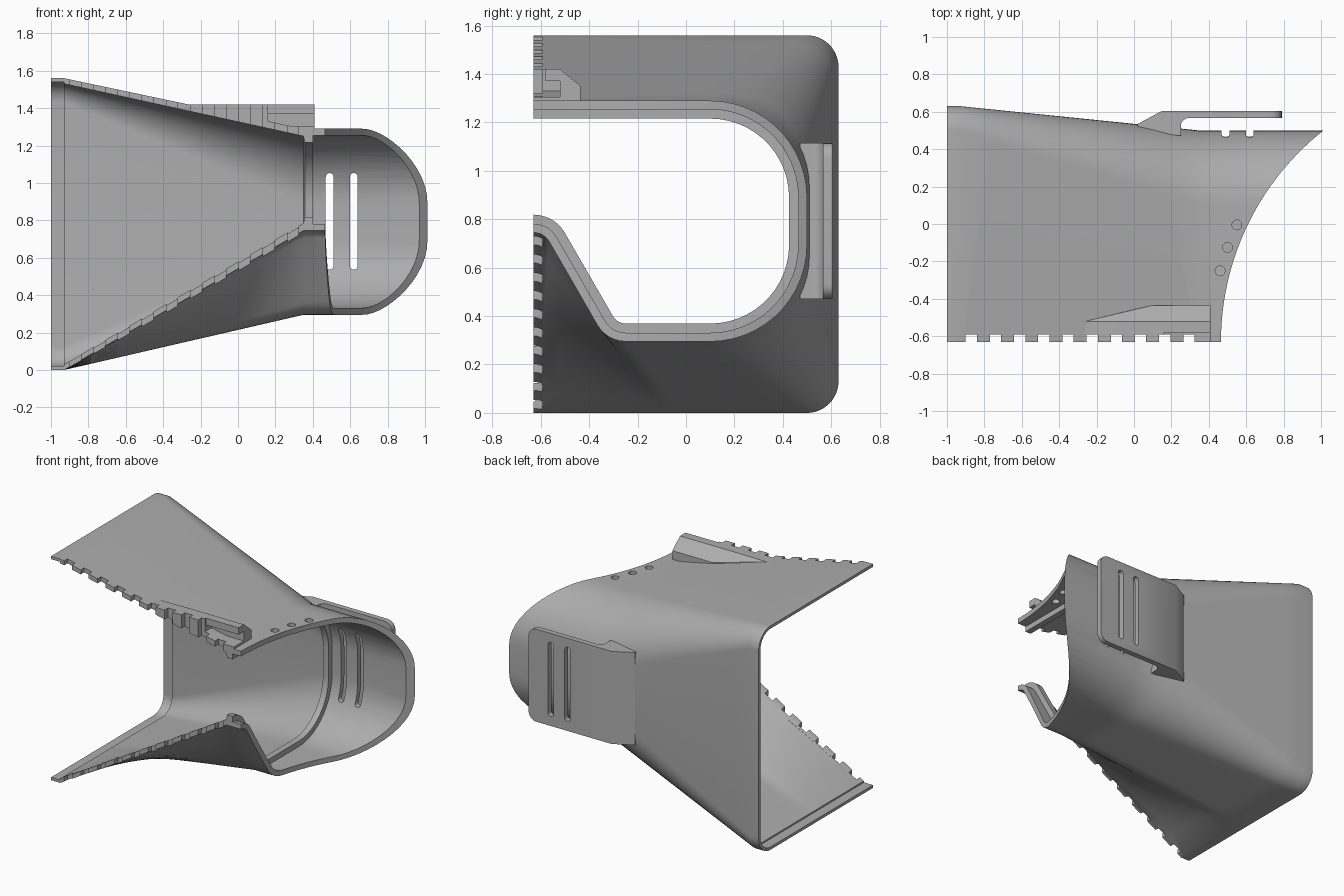
import bpy, bmesh, math
from mathutils import Vector

if "Cube" in bpy.data.objects:
    bpy.data.objects.remove(bpy.data.objects["Cube"])

GREY = (0.42, 0.42, 0.42, 1)
mat = bpy.data.materials.new("plain grey")
mat.use_nodes = True
mat.diffuse_color = GREY
mat.node_tree.nodes["Principled BSDF"].inputs["Base Color"].default_value = GREY

FRONT = -0.63          # plane of the open front edge


def finish(bm, name):
    bmesh.ops.recalc_face_normals(bm, faces=bm.faces)
    me = bpy.data.meshes.new(name)
    bm.to_mesh(me)
    bm.free()
    ob = bpy.data.objects.new(name, me)
    bpy.context.collection.objects.link(ob)
    me.materials.append(mat)
    return ob


def prism(bm, pts, axis, lo, hi):
    """Extrude a flat outline along x, y or z."""
    def place(a, b, h):
        return {"x": (h, a, b), "y": (a, h, b), "z": (a, b, h)}[axis]
    bottom = [bm.verts.new(place(a, b, lo)) for a, b in pts]
    top = [bm.verts.new(place(a, b, hi)) for a, b in pts]
    bm.faces.new(bottom)
    bm.faces.new(top)
    n = len(pts)
    for i in range(n):
        j = (i + 1) % n
        bm.faces.new((bottom[i], bottom[j], top[j], top[i]))


def rect(x0, x1, y0, y1):
    return [(x0, y0), (x1, y0), (x1, y1), (x0, y1)]


def arc(cx, cy, r, a0, a1, n):
    out = []
    for i in range(n):
        a = math.radians(a0 + (a1 - a0) * i / (n - 1))
        out.append((cx + r * math.cos(a), cy + r * math.sin(a)))
    return out


def run(a, b, n):
    return [(a + (b - a) * i / (n - 1), 0) for i in range(n)]


def lerp(p, q, t):
    return [(a + (c - a) * t, b + (d - b) * t) for (a, b), (c, d) in zip(p, q)]


def subdivided(pts, starts, n):
    """Add points on the long straight stretches."""
    out = []
    for i, p in enumerate(pts):
        out.append(p)
        if i in starts:
            q = pts[i + 1]
            out += [lerp([p], [q], k / n)[0] for k in range(1, n)]
    return out


def inset(pts, d):
    """Offset an open section inwards, keeping its ends on the front plane."""
    out = []
    for i, p in enumerate(pts):
        a, b = Vector(pts[max(i - 1, 0)]), Vector(pts[min(i + 1, len(pts) - 1)])
        t = (b - a).normalized()
        if i in (0, len(pts) - 1):
            t = Vector((1 if i == 0 else -1, 0))
        out.append((p[0] - t.y * d, p[1] + t.x * d))
    return out


def cut(ob, cutter):
    mod = ob.modifiers.new("cut", "BOOLEAN")
    mod.object = cutter
    mod.solver = "EXACT"
    bpy.context.view_layer.objects.active = ob
    bpy.ops.object.modifier_apply(modifier=mod.name)


def smooth(ob):
    bpy.ops.object.select_all(action="DESELECT")
    ob.select_set(True)
    bpy.context.view_layer.objects.active = ob
    bpy.ops.object.shade_smooth_by_angle(angle=math.radians(30))


# Sections of the wide mouth and of the narrow neck, front lip to top edge
ARC = 14
mouth = (run(FRONT, -0.6, 7) + run(-0.1, 0, 7)
         + arc(0.5, 0.13, 0.13, -90, 0, ARC)
         + arc(0.5, 1.43, 0.13, 0, 90, ARC) + [(FRONT, 1.56)])
neck = (arc(FRONT, 0.67, 0.075, 90, 30, 7) + arc(-0.249, 0.43, 0.135, 210, 270, 7)
        + arc(0.1, 0.695, 0.4, -90, 0, ARC)
        + arc(0.1, 0.89, 0.4, 0, 90, ARC) + [(FRONT, 1.29)])
mouth = subdivided(mouth, (6, 13), 6)
neck = subdivided(neck, (6, 13), 6)

# Funnel shell: stations along the outside, then back along the inside
STEPS = 8
taper = [i / STEPS for i in range(STEPS + 1)]
rings = [(-1, mouth)]
rings += [(-0.93 + 1.28 * t, lerp(mouth, neck, t)) for t in taper]
rings += [(1.1, neck)]
for x, d in ((1.1, 0.036), (0.4, 0.036), (0.4, 0.074), (0.357, 0.074)):
    rings.append((x, inset(neck, d)))
rings += [(-0.93 + 1.28 * t, inset(lerp(mouth, neck, t), 0.03 + 0.01 * t))
          for t in reversed(taper)]
rings += [(x, inset(mouth, 0.02)) for x in (-0.931, -1)]

bm = bmesh.new()
grid = [[bm.verts.new((x, y, z)) for y, z in sec] for x, sec in rings]
n = len(grid)
for k in range(n):
    a, b = grid[k], grid[(k + 1) % n]
    for i in range(len(mouth) - 1):
        bm.faces.new((a[i], a[i + 1], b[i + 1], b[i]))
bm.faces.new([ring[0] for ring in grid])
bm.faces.new([ring[-1] for ring in grid])
shell = finish(bm, "funnel_shell")

# Cutter: curved end of the neck
bm = bmesh.new()
R = 1.439
curve = arc(0.465 + R, FRONT, R, 180, 128, 40)
prism(bm, [(0.465, -0.8)] + curve + [(1.3, 0.7), (1.3, -0.8)], "z", -0.2, 1.8)
end_cutter = finish(bm, "end_cutter")

# Cutter: row of notches in the front edges
bm = bmesh.new()
for i in range(10):
    x = -0.87 + 0.1293 * i
    prism(bm, rect(x - 0.03, x + 0.03, -0.7, -0.592), "z", -0.2, 1.8)
notch_cutter = finish(bm, "notch_cutter")

# Cutter: two strap slots in the back and three round holes in the top
bm = bmesh.new()
for x in (0.49, 0.619):
    prism(bm, arc(x, 0.557, 0.021, 180, 360, 9) + arc(x, 1.032, 0.021, 0, 180, 9),
          "y", 0.3, 0.8)
for x, y in ((0.46, -0.25), (0.5, -0.125), (0.55, -0.005)):
    prism(bm, arc(x, y, 0.026, 0, 345, 24), "z", 1.1, 1.5)
hole_cutter = finish(bm, "hole_cutter")

for c in (end_cutter, notch_cutter, hole_cutter):
    cut(shell, c)

# Belt clip on the back, with rounded free corners
bm = bmesh.new()
outline = [(0.02, 0.535), (0.15, 0.605), (0.79, 0.605), (0.79, 0.567)]
outline += arc(0.295, 0.522, 0.045, 90, 180, 8) + [(0.25, 0.472), (0.02, 0.497)]
prism(bm, outline, "z", 0.47, 1.115)
corners = [e for e in bm.edges if all(v.co.x > 0.78 for v in e.verts)
           and abs(e.verts[0].co.y - e.verts[1].co.y) > 0.01]
bmesh.ops.bevel(bm, geom=corners, offset=0.06, segments=6, profile=0.5,
                affect="EDGES")
clip = finish(bm, "belt_clip")
cut(clip, hole_cutter)

# Latch block on the top front edge
bm = bmesh.new()
hull = [(-0.26, FRONT, 1.40), (-0.26, -0.515, 1.40), (0.1, -0.435, 1.32),
        (0.35, FRONT, 1.27), (0.35, -0.435, 1.27), (0.41, FRONT, 1.27),
        (0.41, -0.435, 1.27), (0.41, FRONT, 1.42), (0.41, -0.52, 1.42),
        (0.41, -0.435, 1.35), (0.1, -0.435, 1.35), (-0.02, -0.52, 1.42),
        (-0.27, FRONT, 1.42), (-0.26, -0.52, 1.418)]
bmesh.ops.convex_hull(bm, input=[bm.verts.new(p) for p in hull])
block = finish(bm, "latch_block")

# Hook channel in the end of the block
bm = bmesh.new()
channel = [(-0.7, 1.305), (-0.52, 1.305), (-0.52, 1.372), (-0.58, 1.372),
           (-0.58, 1.5), (-0.7, 1.5)]
prism(bm, channel, "x", 0.16, 0.5)
channel_cutter = finish(bm, "channel_cutter")
cut(block, notch_cutter)
cut(block, channel_cutter)

for c in (end_cutter, notch_cutter, hole_cutter, channel_cutter):
    bpy.data.objects.remove(c)
for ob in (shell, clip, block):
    smooth(ob)
